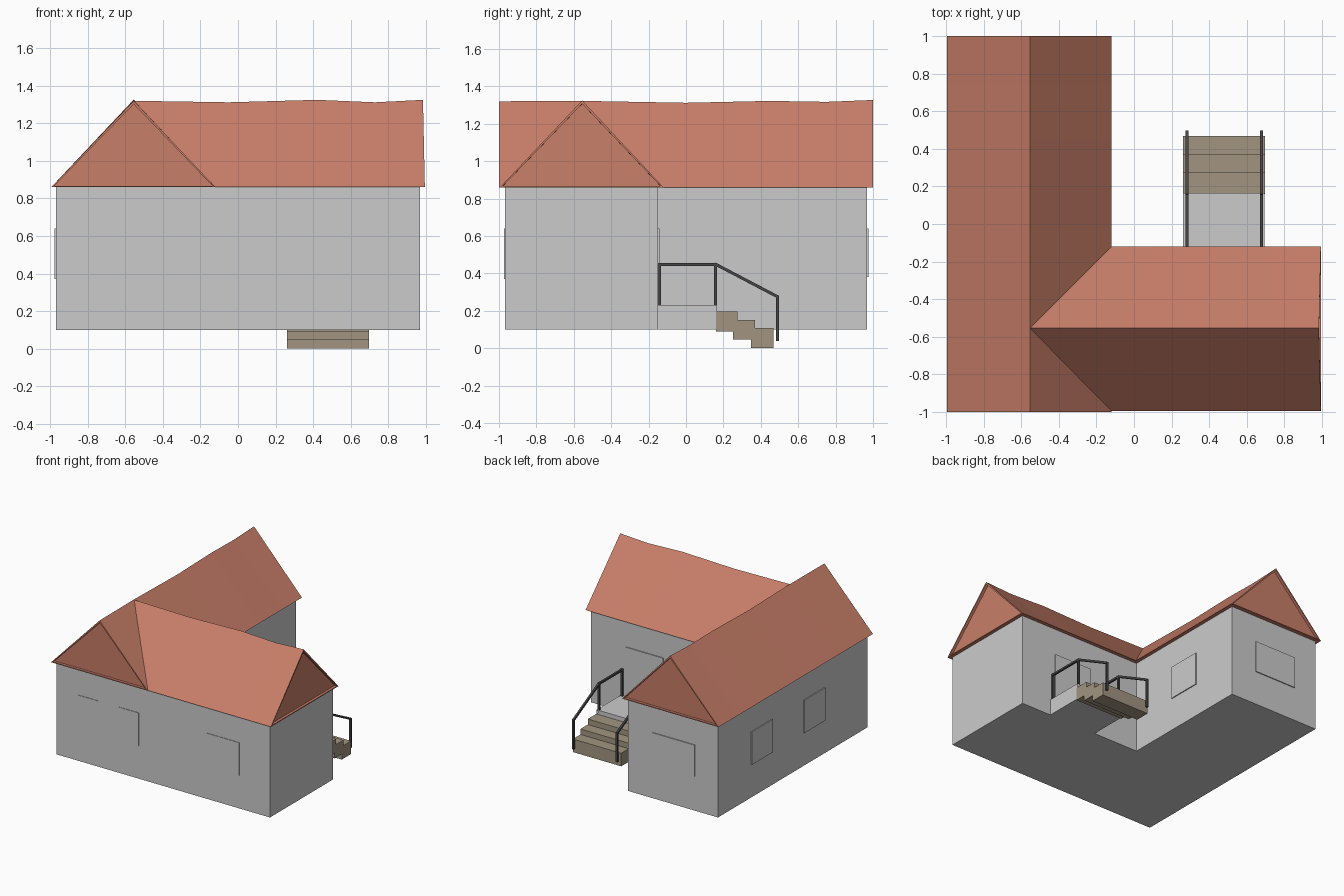
import bpy, bmesh
from mathutils import Vector

if "Cube" in bpy.data.objects:
    bpy.data.objects.remove(bpy.data.objects["Cube"])


def material(name, rgb):
    m = bpy.data.materials.new(name)
    m.diffuse_color = (*rgb, 1)
    m.use_nodes = True
    m.node_tree.nodes["Principled BSDF"].inputs["Base Color"].default_value = m.diffuse_color
    return m


TILE = material("roof_tile", (0.58, 0.21, 0.14))
WOOD = material("step_wood", (0.36, 0.30, 0.22))
IRON = material("rail_iron", (0.06, 0.06, 0.065))


def finish(name, bm, mat=None):
    bmesh.ops.recalc_face_normals(bm, faces=bm.faces)
    mesh = bpy.data.meshes.new(name)
    bm.to_mesh(mesh)
    bm.free()
    ob = bpy.data.objects.new(name, mesh)
    bpy.context.collection.objects.link(ob)
    if mat:
        mesh.materials.append(mat)
    return ob


def box(name, x, y, z, mat=None):
    bm = bmesh.new()
    bmesh.ops.create_cube(bm, size=1)
    for v in bm.verts:
        v.co = [(r[0] + r[1]) / 2 + c * (r[1] - r[0]) for c, r in zip(v.co, (x, y, z))]
    return finish(name, bm, mat)


def bar(name, a, b, t=0.016):
    a, b = Vector(a), Vector(b)
    d = b - a
    bm = bmesh.new()
    bmesh.ops.create_cube(bm, size=1)
    q = d.to_track_quat('Z', 'Y')
    for v in bm.verts:
        v.co = (a + b) / 2 + q @ Vector((v.co.x * t, v.co.y * t, v.co.z * (d.length + t * 0.7)))
    return finish(name, bm, IRON)


# L-shaped walls
W, I, Z0, Z1 = 0.968, -0.15, 0.10, 0.86
bm = bmesh.new()
plan = [(-W, -W), (W, -W), (W, I), (I, I), (I, W), (-W, W)]
face = bm.faces.new([bm.verts.new((x, y, Z0)) for x, y in plan])
up = bmesh.ops.extrude_face_region(bm, geom=[face])
bmesh.ops.translate(bm, vec=(0, 0, Z1 - Z0), verts=[g for g in up['geom'] if isinstance(g, bmesh.types.BMVert)])
if not any(abs(f.calc_center_median().z - Z0) < 1e-4 for f in bm.faces):
    bm.faces.new([v for v in bm.verts if abs(v.co.z - Z0) < 1e-4][:len(plan)])
finish("walls", bm)


# Gable roofs: rows of (start eave, ridge, end eave) with a slightly sagging ridge
def roof(name, stations, place, gables):
    bm = bmesh.new()
    rows = []
    for eave_pos, ridge_pos, rz in stations:
        pts = [(eave_pos, -0.995, Z1), (ridge_pos, -0.555, rz), (eave_pos, -0.12, Z1)]
        rows.append([bm.verts.new(place(*p)) for p in pts])
    for r, s in zip(rows, rows[1:]):
        for i in range(3):
            j = (i + 1) % 3
            bm.faces.new((r[i], r[j], s[j], s[i]))
    ends = [bm.faces.new(rows[k]) for k in gables]
    bmesh.ops.recalc_face_normals(bm, faces=bm.faces)
    # recessed gable panels leave a thin trim along the edges
    for f in ends:
        bmesh.ops.inset_individual(bm, faces=[f], thickness=0.018)
        d = f.normal.copy() * -0.022
        ext = bmesh.ops.extrude_discrete_faces(bm, faces=[f])['faces'][0]
        bmesh.ops.translate(bm, vec=d, verts=ext.verts)
    return finish(name, bm, TILE)


roof("roof_long_wing",
     [(-1, -1, 1.32), (-0.55, -0.55, 1.322), (0, 0, 1.312), (0.45, 0.45, 1.322), (0.75, 0.75, 1.317), (1, 1, 1.327)],
     lambda t, s, z: (s, t, z), (0, -1))
roof("roof_side_wing",
     [(-0.12, -0.555, 1.32), (0.1, -0.05, 1.312), (0.45, 0.42, 1.325), (0.75, 0.73, 1.312), (0.995, 0.985, 1.325)],
     lambda t, s, z: (t, s, z), (-1,))

# Windows and door as thin raised panels
P = 0.008
for n, (a, b) in enumerate([(-0.77, -0.59), (-0.40, -0.22), (0.40, 0.69)]):
    box(f"front_window_{n}", (a, b), (-W - 0.004, -W + P), (0.37, 0.64))
for n, (a, b) in enumerate([(0.27, 0.54), (-0.41, -0.14)]):
    box(f"left_window_{n}", (-W - P, -W + P), (a, b), (0.37, 0.64))
box("back_window", (-0.76, -0.38), (W - P, W + P), (0.38, 0.64))
box("courtyard_window", (I - P, I + P), (0.27, 0.55), (0.37, 0.64))
box("door", (0.31, 0.65), (I - P, I + P), (0.23, 0.64))

# Landing and steps
box("landing", (0.26, 0.695), (I, 0.165), (Z0, 0.232))
for n, (y0, y1, z0, z1) in enumerate([(0.16, 0.275, 0.09, 0.197), (0.25, 0.37, 0.047, 0.152), (0.347, 0.468, 0, 0.107)]):
    box(f"step_{n}", (0.26, 0.698), (y0, y1), (z0, z1), WOOD)

# Hand rails on both sides
for side, x in (("left", 0.282), ("right", 0.678)):
    for n, (y, z0, z1) in enumerate([(-0.142, 0.23, 0.448), (0.157, 0.20, 0.448), (0.49, 0.045, 0.272)]):
        bar(f"{side}_rail_post_{n}", (x, y, z0), (x, y, z1))
    bar(f"{side}_rail_level", (x, -0.142, 0.448), (x, 0.16, 0.448))
    bar(f"{side}_rail_slope", (x, 0.16, 0.448), (x, 0.49, 0.275))
